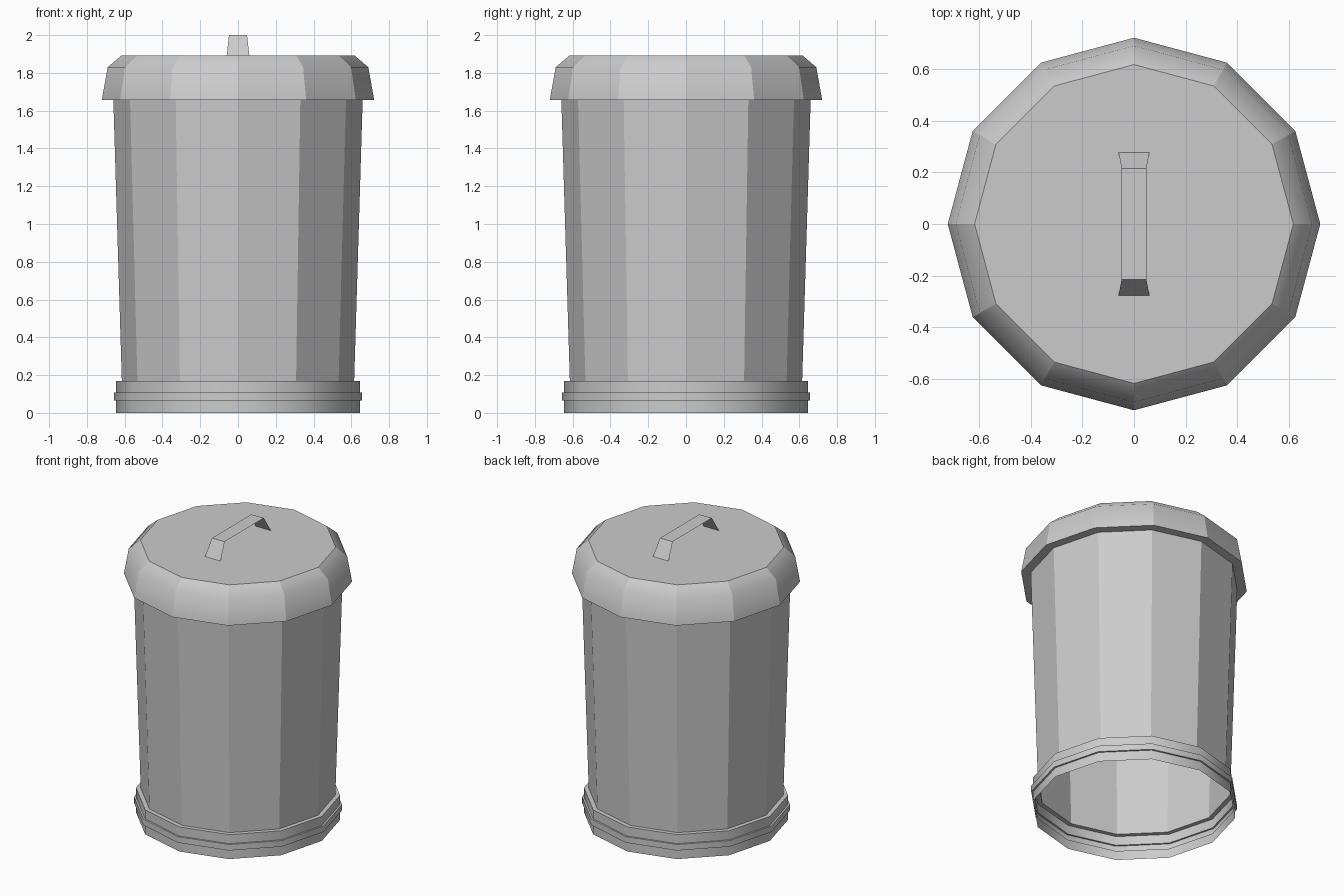
import bpy
from math import cos, sin, tau

if "Cube" in bpy.data.objects:
    bpy.data.objects.remove(bpy.data.objects["Cube"])

SIDES = 12


def make_object(name, verts, faces):
    mesh = bpy.data.meshes.new(name)
    mesh.from_pydata(verts, [], faces)
    obj = bpy.data.objects.new(name, mesh)
    bpy.context.collection.objects.link(obj)
    return obj


def revolve(name, profile, cap=False, smooth_around=False, smooth_rings=()):
    """Spin a bottom-to-top (radius, z) profile into an open 12-sided shell."""
    verts = [(r * cos(tau * i / SIDES), r * sin(tau * i / SIDES), z)
             for r, z in profile for i in range(SIDES)]
    faces = []
    for k in range(len(profile) - 1):
        for i in range(SIDES):
            a, b = k * SIDES + i, k * SIDES + (i + 1) % SIDES
            faces.append((a, b, b + SIDES, a + SIDES))
    if cap:
        faces.append(tuple(range(len(verts) - SIDES, len(verts))))
    obj = make_object(name, verts, faces)
    obj.data.shade_smooth()
    for e in obj.data.edges:
        rings = {v // SIDES for v in e.vertices}
        if len(rings) == 1:
            e.use_edge_sharp = not rings <= set(smooth_rings)
        else:
            e.use_edge_sharp = not smooth_around
    return obj


# Stepped foot with a raised band, open underneath
revolve("base_ring", [(0.645, 0), (0.645, 0.065), (0.657, 0.065), (0.657, 0.107),
                      (0.645, 0.107), (0.645, 0.17), (0.615, 0.17)],
        smooth_around=True)

# Tapered faceted wall
revolve("bin_body", [(0.615, 0.17), (0.66, 1.657)])

# Lid with overhanging rim and softened shoulder
revolve("lid", [(0.66, 1.657), (0.721, 1.657), (0.69, 1.83), (0.617, 1.892)],
        cap=True, smooth_rings=(2,))

# Bent strap handle: (y, z, half width)
strap = [(-0.278, 1.89, 0.06), (-0.215, 2.0, 0.048),
         (0.215, 2.0, 0.048), (0.278, 1.89, 0.06)]
make_object("lid_handle",
            [(s * w, y, z) for y, z, w in strap for s in (-1, 1)],
            [(2 * i, 2 * i + 1, 2 * i + 3, 2 * i + 2) for i in range(3)])
